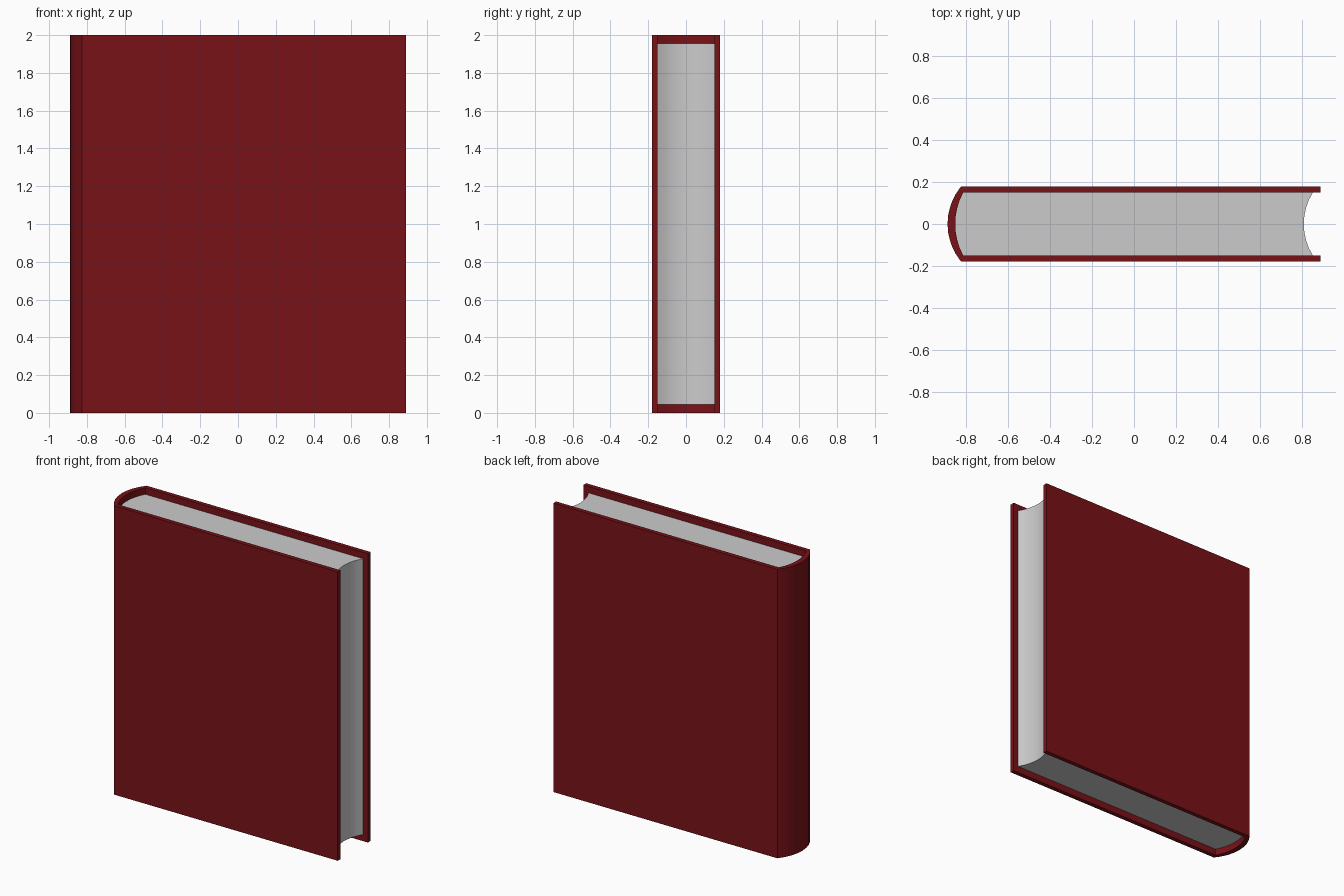
import bpy, bmesh, math

if "Cube" in bpy.data.objects:
    bpy.data.objects.remove(bpy.data.objects["Cube"])

H, Y, T = 2.0, 0.18, 0.03      # cover height, half depth, board thickness
X = 0.89
PAGE_GAP = 0.045


def arc(x_end, x_mid, half, n=8):
    """Shallow circular arc from (x_end, +half) through (x_mid, 0) to (x_end, -half)."""
    sag = x_end - x_mid
    r = (half * half + sag * sag) / (2 * sag)
    a = math.asin(half / r)
    return [(x_mid + r - r * math.cos(t), r * math.sin(t))
            for t in (a - 2 * a * i / n for i in range(n + 1))]


def extrude_profile(name, pts, z0, z1, color=None):
    bm = bmesh.new()
    face = bm.faces.new([bm.verts.new((x, y, z0)) for x, y in pts])
    res = bmesh.ops.extrude_face_region(bm, geom=[face], use_keep_orig=True)
    top = [v for v in res["geom"] if isinstance(v, bmesh.types.BMVert)]
    bmesh.ops.translate(bm, verts=top, vec=(0, 0, z1 - z0))
    bmesh.ops.recalc_face_normals(bm, faces=bm.faces)
    mesh = bpy.data.meshes.new(name)
    bm.to_mesh(mesh)
    bm.free()
    ob = bpy.data.objects.new(name, mesh)
    bpy.context.collection.objects.link(ob)
    if color:
        mat = bpy.data.materials.new(name + "_material")
        mat.diffuse_color = color
        mat.use_nodes = True
        mat.node_tree.nodes["Principled BSDF"].inputs["Base Color"].default_value = mat.diffuse_color
        mesh.materials.append(mat)
    bpy.ops.object.select_all(action='DESELECT')
    ob.select_set(True)
    bpy.context.view_layer.objects.active = ob
    bpy.ops.object.shade_smooth_by_angle(angle=math.radians(50))
    return ob


outer = arc(-0.825, -X, Y)
inner = arc(-0.815, -0.853, Y - T)
fore_edge = arc(0.853, 0.81, Y - T)

# Hardcover: two boards joined by a rounded spine
cover = ([(X, Y)] + outer + [(X, -Y), (X, -Y + T)]
         + inner[::-1] + [(X, Y - T)])
extrude_profile("cover", cover, 0, H, (0.19, 0.006, 0.009, 1))

# Page block: rounded at the spine, hollowed at the fore edge
extrude_profile("pages", inner + fore_edge[::-1], PAGE_GAP, H - PAGE_GAP)
